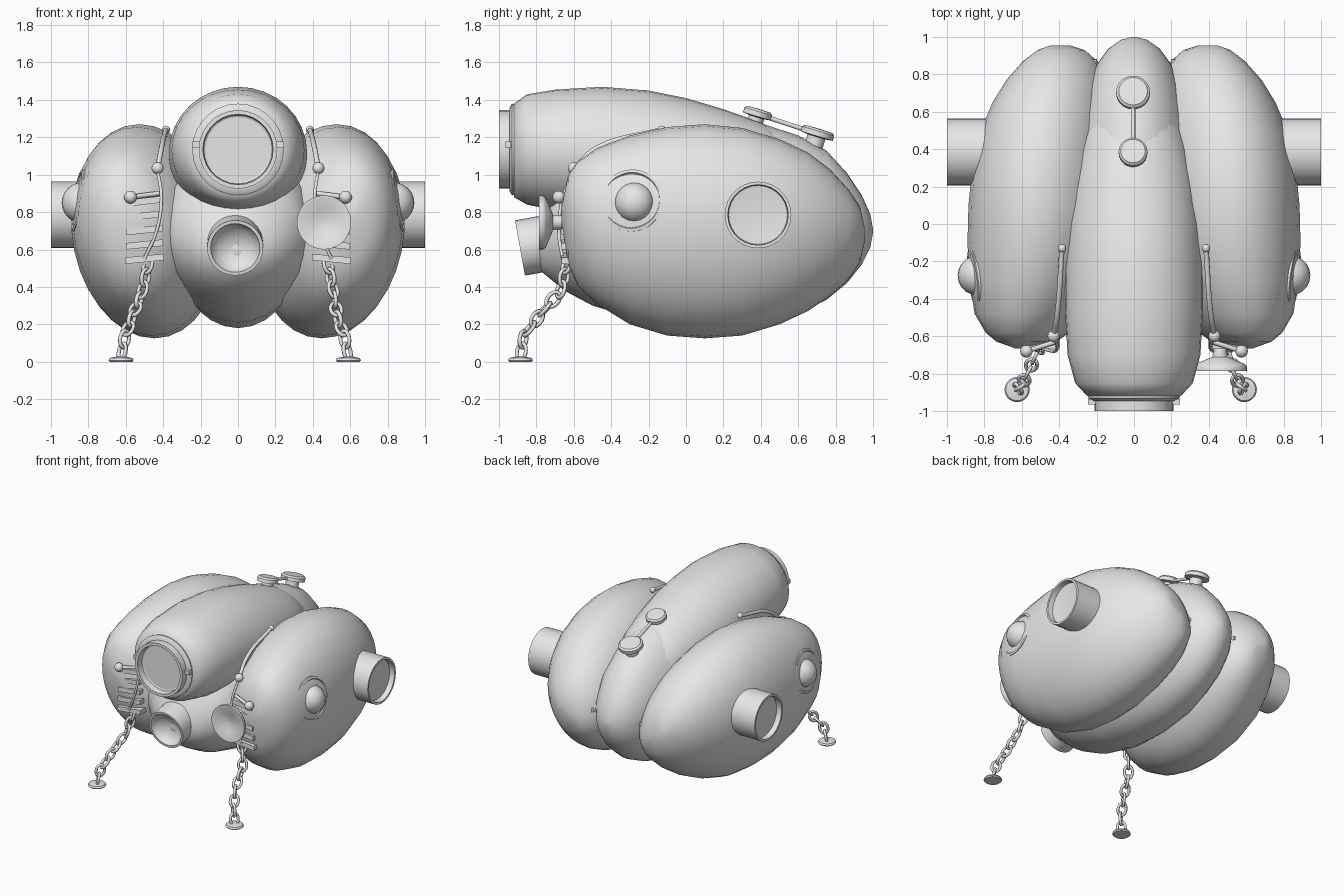
import bpy, bmesh, math
from mathutils import Vector

if "Cube" in bpy.data.objects:
    bpy.data.objects.remove(bpy.data.objects["Cube"])

grey = bpy.data.materials.new("plain_grey")
grey.use_nodes = True
grey.diffuse_color = (0.8, 0.8, 0.8, 1)
grey.node_tree.nodes["Principled BSDF"].inputs["Base Color"].default_value = (0.8, 0.8, 0.8, 1)


def finish(name, bm, angle=40):
    bmesh.ops.recalc_face_normals(bm, faces=bm.faces)
    me = bpy.data.meshes.new(name)
    bm.to_mesh(me)
    bm.free()
    me.materials.append(grey)
    ob = bpy.data.objects.new(name, me)
    bpy.context.collection.objects.link(ob)
    bpy.ops.object.select_all(action="DESELECT")
    ob.select_set(True)
    bpy.context.view_layer.objects.active = ob
    bpy.ops.object.shade_smooth_by_angle(angle=math.radians(angle))
    return ob


def skin(name, rings, angle=40):
    """Bridge equal rings of points into a closed solid."""
    bm = bmesh.new()
    loops = [[bm.verts.new(p) for p in ring] for ring in rings]
    n = len(loops[0])
    for a, b in zip(loops, loops[1:]):
        for i in range(n):
            j = (i + 1) % n
            bm.faces.new((a[i], a[j], b[j], b[i]))
    bm.faces.new(loops[0])
    bm.faces.new(loops[-1])
    return finish(name, bm, angle)


def loft(name, stations, side=1, shear=0, n=32):
    """Stations along y: (y, inner x, outer x, low z, high z)."""
    rings = []
    for y, x0, x1, z0, z1 in stations:
        ring = []
        for i in range(n):
            a = math.tau * i / n
            x = (x0 + x1) / 2 + (x1 - x0) / 2 * math.cos(a) + shear * math.sin(a)
            ring.append((side * x, y, (z0 + z1) / 2 + (z1 - z0) / 2 * math.sin(a)))
        rings.append(ring)
    return skin(name, rings, 70)


def lathe(name, profile, loc, axis, n=28):
    """Turn (radius, height) pairs around an axis."""
    q = Vector(axis).to_track_quat("Z", "Y")
    rings = [[Vector(loc) + q @ Vector((r * math.cos(math.tau * i / n), r * math.sin(math.tau * i / n), h))
              for i in range(n)] for r, h in profile]
    return skin(name, rings)


def cup(name, r, wall, depth, floor, bowl, loc, axis):
    """Open tube closed by a concave floor."""
    inner = r - wall
    lathe(name, [(r, 0), (r, depth), (inner, depth), (inner - 0.005, floor), (inner * 0.7, floor - bowl * 0.55),
                 (inner * 0.35, floor - bowl * 0.9), (0.002, floor - bowl)], loc, axis)


def ball(name, r, loc):
    bm = bmesh.new()
    bmesh.ops.create_uvsphere(bm, u_segments=20, v_segments=12, radius=r)
    bmesh.ops.translate(bm, verts=bm.verts, vec=loc)
    return finish(name, bm)


def box(name, loc, size, tilt=0):
    bm = bmesh.new()
    bmesh.ops.create_cube(bm, size=1)
    for v in bm.verts:
        v.co = Vector((v.co.x * size[0], v.co.y * size[1], v.co.z * size[2] + v.co.x * tilt)) + Vector(loc)
    return finish(name, bm)


def rod(name, points, r):
    cu = bpy.data.curves.new(name, "CURVE")
    cu.dimensions = "3D"
    cu.bevel_depth, cu.bevel_resolution, cu.resolution_u = r, 2, 6
    cu.use_fill_caps = True
    sp = cu.splines.new("BEZIER")
    sp.bezier_points.add(len(points) - 1)
    for bp, p in zip(sp.bezier_points, points):
        bp.co = p
        bp.handle_left_type = bp.handle_right_type = "AUTO"
    cu.materials.append(grey)
    ob = bpy.data.objects.new(name, cu)
    bpy.context.collection.objects.link(ob)


def chain(name, points, count):
    """Alternating oval links spaced evenly along a polyline."""
    pts = [Vector(p) for p in points]
    total = sum((b - a).length for a, b in zip(pts, pts[1:]))
    bm = bmesh.new()
    for k in range(count):
        d = total * (k + 0.5) / count
        for a, b in zip(pts, pts[1:]):
            if d <= (b - a).length:
                break
            d -= (b - a).length
        way = (b - a).normalized()
        q = way.to_track_quat("X", "Z")
        grid = []
        for i in range(14):
            t = math.tau * i / 14
            out = Vector((math.cos(t), math.sin(t), 0))
            row = []
            for j in range(6):
                s = math.tau * j / 6
                p = Vector((out.x * 0.046, out.y * 0.03, 0)) + out * 0.011 * math.cos(s)
                p.z = 0.011 * math.sin(s)
                if k % 2:
                    p = Vector((p.x, -p.z, p.y))
                row.append(bm.verts.new(a + way * d + q @ p))
            grid.append(row)
        for i in range(14):
            for j in range(6):
                m, n = (i + 1) % 14, (j + 1) % 6
                bm.faces.new((grid[i][j], grid[m][j], grid[m][n], grid[i][n]))
    finish(name, bm, 80)


# Central hull, and the cabin that sinks into its back
hull = [(-0.81, 0.03, 0.57, 0.64), (-0.77, 0.18, 0.48, 0.76), (-0.65, 0.34, 0.38, 0.97), (-0.5, 0.4, 0.3, 1.12),
        (-0.2, 0.4, 0.21, 1.24), (0.1, 0.38, 0.18, 1.3), (0.4, 0.335, 0.2, 1.275), (0.6, 0.29, 0.26, 1.21),
        (0.75, 0.245, 0.33, 1.13), (0.86, 0.195, 0.42, 1.01), (0.94, 0.135, 0.52, 0.89),
        (0.985, 0.07, 0.61, 0.79), (1.0, 0.01, 0.69, 0.71)]
cabin = [(-0.92, 0.25, 0.88, 1.38), (-0.85, 0.315, 0.84, 1.43), (-0.7, 0.355, 0.81, 1.455),
         (-0.45, 0.37, 0.76, 1.47), (-0.2, 0.37, 0.7, 1.45), (0, 0.36, 0.7, 1.41), (0.2, 0.335, 0.7, 1.35),
         (0.4, 0.29, 0.72, 1.28), (0.6, 0.22, 0.76, 1.17), (0.7, 0.05, 0.9, 1.0)]
for name, rows in (("central_hull", hull), ("cabin", cabin)):
    loft(name, [(y, -w, w, a, b) for y, w, a, b in rows])

# Side lobes
lobe = [(-0.665, 0.54, 0.62, 0.73, 0.83), (-0.63, 0.42, 0.73, 0.52, 1.0), (-0.58, 0.35, 0.79, 0.41, 1.07),
        (-0.48, 0.26, 0.85, 0.31, 1.14), (-0.3, 0.16, 0.88, 0.2, 1.21), (-0.1, 0.11, 0.89, 0.14, 1.255),
        (0.1, 0.09, 0.885, 0.125, 1.27), (0.3, 0.09, 0.865, 0.14, 1.25), (0.5, 0.1, 0.82, 0.2, 1.19),
        (0.65, 0.12, 0.755, 0.27, 1.12), (0.77, 0.15, 0.68, 0.35, 1.03), (0.87, 0.2, 0.59, 0.44, 0.92),
        (0.93, 0.27, 0.51, 0.53, 0.83), (0.955, 0.36, 0.43, 0.64, 0.72)]

# Front porthole, lower lamp and left dish
cup("visor_ring", 0.21, 0.022, 0.1, 0.05, 0.05, (0, -0.9, 1.135), (0, -1, 0))
lathe("visor_collar", [(0.24, 0), (0.245, 0.03), (0.22, 0.045), (0.2, 0.045)], (0, -0.9, 1.135), (0, -1, 0))
for s in (-1, 1):
    box("visor_tab", (s * 0.22, -0.95, 1.16), (0.05, 0.03, 0.035))
cup("lower_lamp", 0.15, 0.018, 0.15, 0.13, 0.06, (-0.015, -0.74, 0.635), (0, -1, -0.18))
lathe("dish", [(0.03, -0.1), (0.04, 0.02), (0.135, 0.06), (0.145, 0.075), (0.145, 0.095), (0.128, 0.095),
               (0.07, 0.07), (0.004, 0.06)], (0.46, -0.69, 0.745), (0, -1, 0))

for s in (-1, 1):
    loft("side_lobe", lobe, s, 0.04)
    # Side thruster and domed porthole
    cup("side_thruster", 0.178, 0.016, 0.28, 0.24, 0.01, (s * 0.72, 0.385, 0.785), (s, 0, 0))
    lathe("porthole_ring", [(0.165, 0), (0.168, 0.05), (0.152, 0.055), (0.14, 0.04), (0.14, 0.01)],
          (s * 0.81, -0.285, 0.855), (s, -0.12, 0.15))
    ball("porthole_dome", 0.108, (s * 0.835, -0.275, 0.85))
    # Rear pegs in the grooves
    rod("rear_peg", [(s * 0.2, 0.76, 0.7), (s * 0.215, 0.88, 0.71)], 0.016)
    # Upper handrail with knobs
    rod("handrail", [(s * 0.43, -0.6, 1.03), (s * 0.41, -0.48, 1.14), (s * 0.385, -0.13, 1.24)], 0.014)
    ball("rail_end", 0.022, (s * 0.385, -0.13, 1.24))
    ball("rail_knob", 0.032, (s * 0.43, -0.6, 1.035))
    ball("outer_knob", 0.034, (s * 0.575, -0.68, 0.88))
    rod("knob_arm", [(s * 0.575, -0.68, 0.88), (s * 0.42, -0.63, 0.9)], 0.013)
    rod("cable", [(s * 0.43, -0.6, 1.03), (s * 0.41, -0.66, 0.87), (s * 0.435, -0.68, 0.7),
                  (s * 0.5, -0.66, 0.55)], 0.009)
    # Slatted steps between hull and lobe
    for k in range(5):
        box("step_slat", (s * 0.5, -0.6, 0.55 + 0.077 * k), (0.21 - 0.01 * k, 0.13, 0.035), -s * 0.02)
    # Anchor chain and foot
    fx = 0.59 if s > 0 else 0.625
    chain("anchor_chain", [(s * 0.475, -0.63, 0.55), (s * 0.51, -0.67, 0.38), (s * (fx - 0.06), -0.79, 0.24),
                           (s * (fx - 0.02), -0.87, 0.13), (s * fx, -0.885, 0.02)], 9)
    lathe("anchor_foot", [(0.06, 0), (0.067, 0.008), (0.06, 0.02), (0.02, 0.028)], (s * fx, -0.885, 0), (0, 0, 1))

# Roof hatches joined by a rod
up = (0, 0.3, 1)
for y, z, r in ((0.36, 1.25, 0.077), (0.68, 1.145, 0.09)):
    lathe("roof_hatch", [(r * 0.55, -0.03), (r * 0.55, 0.06), (r, 0.065), (r, 0.092), (r * 0.85, 0.104), (0.01, 0.106)],
          (-0.005, y, z), up)
rod("hatch_rod", [(-0.005, 0.38, 1.325), (-0.005, 0.7, 1.22)], 0.012)
